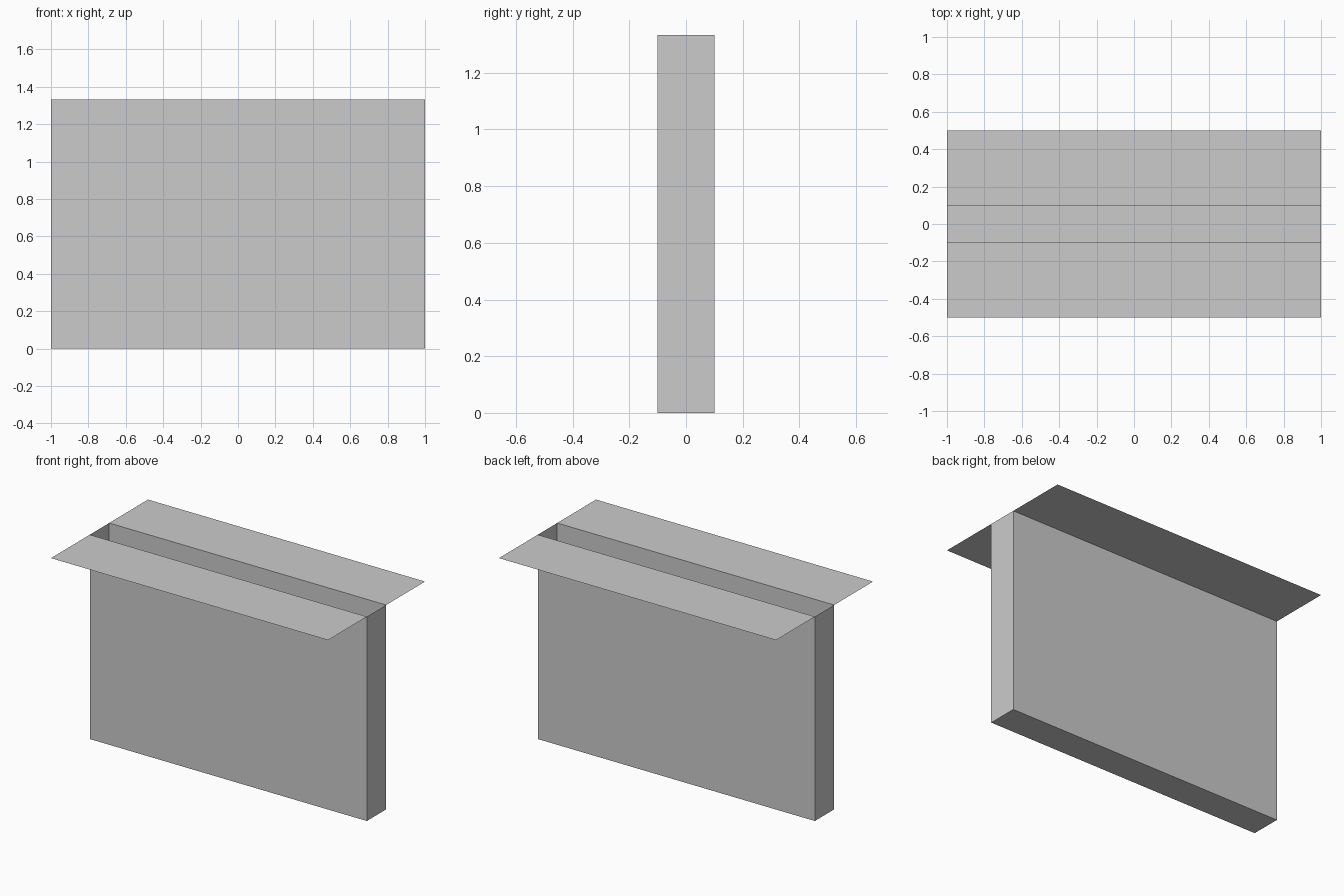
import bpy
import bmesh

cube = bpy.data.objects.get("Cube")
if cube:
    bpy.data.objects.remove(cube, do_unlink=True)

HALF_LENGTH, HALF_DEPTH, HEIGHT, FLAP_EDGE = 1.0, 0.1, 1.333, 0.5

grey = bpy.data.materials.new("plain grey")
grey.use_nodes = True
colour = (0.6, 0.6, 0.6, 1)
grey.diffuse_color = colour
grey.node_tree.nodes["Principled BSDF"].inputs["Base Color"].default_value = colour


def add_object(name, bm):
    mesh = bpy.data.meshes.new(name)
    bm.to_mesh(mesh)
    bm.free()
    mesh.materials.append(grey)
    obj = bpy.data.objects.new(name, mesh)
    bpy.context.collection.objects.link(obj)
    return obj


# Thin-walled box, open at the top
bm = bmesh.new()
bmesh.ops.create_cube(bm, size=1)
for v in bm.verts:
    v.co.x *= 2 * HALF_LENGTH
    v.co.y *= 2 * HALF_DEPTH
    v.co.z = (v.co.z + 0.5) * HEIGHT
top = [f for f in bm.faces if f.normal.z > 0.9]
bmesh.ops.delete(bm, geom=top, context='FACES_ONLY')
add_object("open_box", bm)

# Flat flaps along the long rims
for name, side in (("front_flap", -1), ("back_flap", 1)):
    bm = bmesh.new()
    inner, outer = sorted((side * HALF_DEPTH, side * FLAP_EDGE))
    corners = ((-HALF_LENGTH, inner), (HALF_LENGTH, inner),
               (HALF_LENGTH, outer), (-HALF_LENGTH, outer))
    bm.faces.new([bm.verts.new((x, y, HEIGHT)) for x, y in corners])
    add_object(name, bm)
